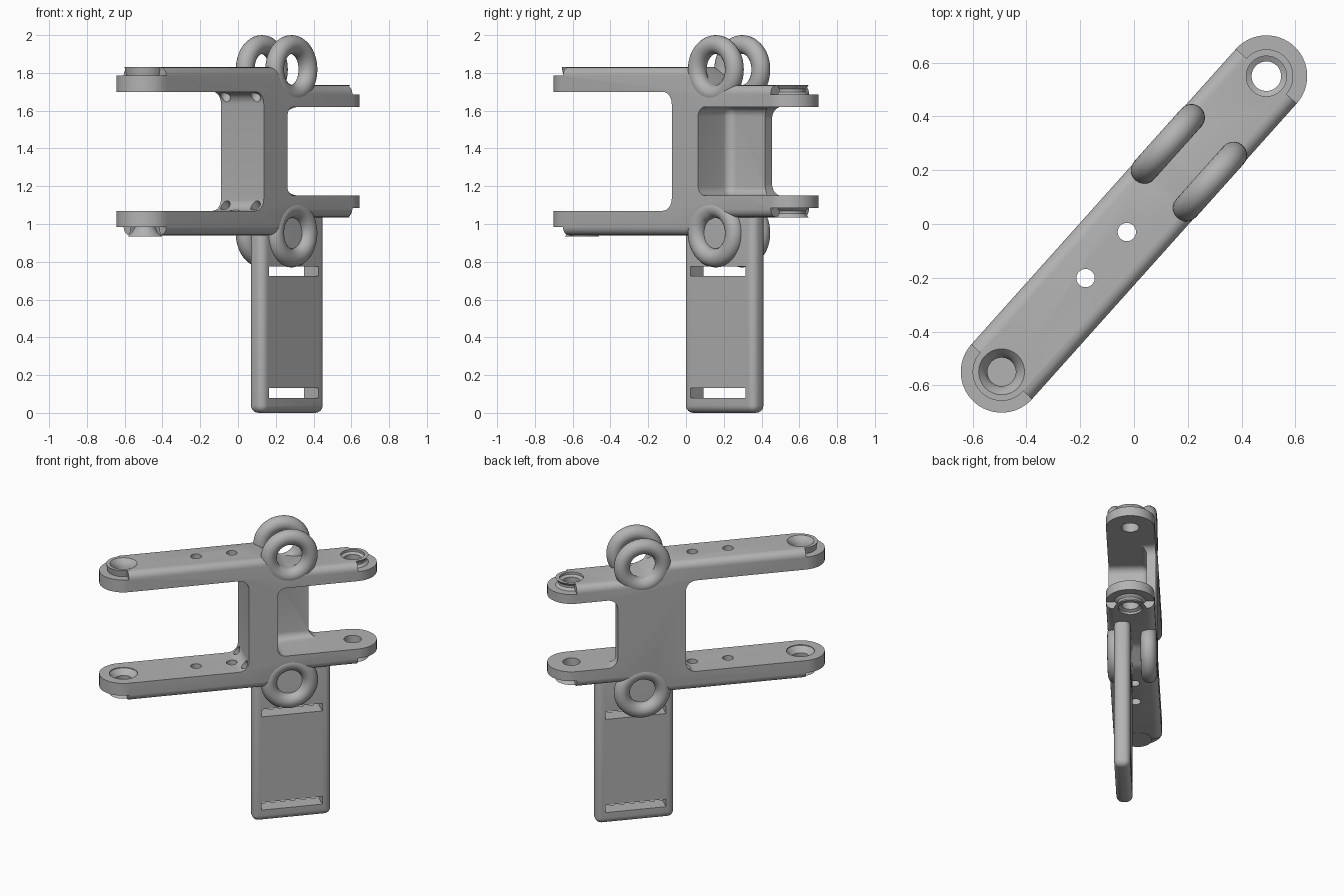
import bpy, bmesh
from math import pi, sin, cos, radians
from mathutils import Matrix, Vector

cube = bpy.data.objects.get("Cube")
if cube:
    bpy.data.objects.remove(cube, do_unlink=True)

grey = bpy.data.materials.new("plain_grey")
grey.use_nodes = True
colour = (0.45, 0.45, 0.45, 1)
grey.diffuse_color = colour
grey.node_tree.nodes["Principled BSDF"].inputs["Base Color"].default_value = colour

MID = 1.385          # height of the mirror plane
HALF = 0.152         # half width of the arms
END = 0.738          # distance of the pivot holes from the centre
TURN = Matrix.Rotation(radians(48.15), 4, 'Z')


def finish(name, bm):
    bmesh.ops.recalc_face_normals(bm, faces=bm.faces)
    mesh = bpy.data.meshes.new(name)
    bm.to_mesh(mesh)
    bm.free()
    mesh.materials.append(grey)
    ob = bpy.data.objects.new(name, mesh)
    bpy.context.collection.objects.link(ob)
    return ob


def lathe(name, x, profile, y=0, z=0, steps=48, turn=Matrix()):
    """Spin a closed (radius, height) outline about a vertical axis."""
    bm = bmesh.new()
    rings = []
    for r, h in profile:
        rings.append([bm.verts.new(Matrix.Translation((x, y, z)) @ turn @
                      Vector((r * cos(2 * pi * i / steps), r * sin(2 * pi * i / steps), h)))
                      for i in range(steps)])
    for a, b in zip(rings, rings[1:]):
        for i in range(steps):
            j = (i + 1) % steps
            bm.faces.new((a[i], a[j], b[j], b[i]))
    bm.faces.new(rings[0])
    bm.faces.new(rings[-1])
    return finish(name, bm)


def block(name, low, high, bevel):
    bm = bmesh.new()
    bmesh.ops.create_cube(bm, size=1)
    for v in bm.verts:
        v.co = [l if c < 0 else h for c, l, h in zip(v.co, low, high)]
    if bevel:
        bmesh.ops.bevel(bm, geom=bm.edges[:], offset=bevel, segments=6,
                        profile=0.5, affect='EDGES')
    return finish(name, bm)


def combine(target, tool, operation):
    mod = target.modifiers.new("combine", 'BOOLEAN')
    mod.operation, mod.solver, mod.object = operation, 'EXACT', tool
    bpy.context.view_layer.objects.active = target
    bpy.ops.object.modifier_apply(modifier=mod.name)
    bpy.data.objects.remove(tool, do_unlink=True)


def arc(cx, cz, r, start, stop, n=8):
    return [(cx + r * cos(radians(start + (stop - start) * i / n)),
             cz + r * sin(radians(start + (stop - start) * i / n))) for i in range(n + 1)]


# Side outline of the frame, heights measured from the mirror plane
R = 0.065
outer = [(-END, 0.445), (0.14, 0.445), (0.18, 0.43), (0.26, 0.365), (0.30, 0.35), (END, 0.35)]
inner_right = [(END, 0.235)] + arc(0.475 + R, 0.235 - R, R, 90, 180)
inner_left = arc(0.035 - R, 0.315 - R, R, 0, 90) + [(-END, 0.315)]
flip = lambda pts: [(x, -z) for x, z in reversed(pts)]
outline = outer + inner_right + flip(inner_right) + flip(outer) + flip(inner_left) + inner_left

bm = bmesh.new()
sides = [[bm.verts.new((x, y, MID + z)) for x, z in outline] for y in (-HALF, HALF)]
n = len(outline)
for i in range(n):
    j = (i + 1) % n
    bm.faces.new((sides[0][i], sides[0][j], sides[1][j], sides[1][i]))
for side in sides:
    bm.faces.new(side)
bmesh.ops.recalc_face_normals(bm, faces=bm.faces)
# Round the long outer edges
rim = [e for e in bm.edges if abs(e.verts[0].co.y - e.verts[1].co.y) < 1e-4
       and all(abs(v.co.z - MID) > 0.34 for v in e.verts)
       and abs(e.verts[0].co.x - e.verts[1].co.x) > 0.01]
bmesh.ops.bevel(bm, geom=rim, offset=0.045, segments=5, profile=0.5, affect='EDGES')
frame = finish("frame", bm)

# Pocket that leaves a thin web on one side
combine(frame, block("pocket", (0.222, -0.5, MID - 0.235), (1.2, 0.095, MID + 0.235), 0.05),
        'DIFFERENCE')

# Rounded arm ends, raised necks and pivot holes
for s in (1, -1):
    def spin(name, x, pts):
        return lathe(name, x, [(r, MID + s * h) for r, h in pts])
    combine(frame, spin("end", -END, [(HALF, 0.315), (HALF, 0.40)]), 'UNION')
    combine(frame, spin("end", END, [(HALF, 0.235), (HALF, 0.30)]), 'UNION')
    combine(frame, spin("neck", -END, [(0.10, 0.37), (0.10, 0.40), (0.108, 0.445)]), 'UNION')
    combine(frame, spin("neck", END, [(0.10, 0.27), (0.10, 0.30), (0.083, 0.315),
                                      (0.083, 0.33), (0.10, 0.35)]), 'UNION')
    combine(frame, spin("bore", -END, [(0.09, 0.30), (0.088, 0.32), (0.053, 0.355),
                                       (0.053, 0.40), (0.066, 0.425), (0.09, 0.45)]), 'DIFFERENCE')
    combine(frame, spin("bore", END, [(0.055, 0.2), (0.055, 0.325), (0.075, 0.335),
                                      (0.075, 0.40)]), 'DIFFERENCE')
    # Small through holes
    for x in (-0.04, -0.27):
        combine(frame, spin("hole", x, [(0.034, 0.2), (0.034, 0.6)]), 'DIFFERENCE')
    # Slanted holes in the inner corners
    for y in (-0.107, 0.107):
        drill = lathe("drill", 0.015, [(0.03, -0.1), (0.03, 0.07)], y, MID + s * 0.285,
                      24, Matrix.Rotation(radians(90 - s * 45), 4, 'Y'))
        combine(frame, drill, 'DIFFERENCE')

# Hanging tongue with two slots
tongue = block("tongue", (0.073, -0.107, 0), (0.577, -0.005, 1.07), 0.04)
for z in (0.105, 0.75):
    combine(tongue, block("slot", (0.128, -0.4, z - 0.026), (0.518, 0.3, z + 0.026), 0),
            'DIFFERENCE')

# Two pairs of rings
parts = [frame, tongue]
for level, s in (("upper", 1), ("lower", -1)):
    for side, y in (("front", -0.105), ("back", 0.105)):
        bpy.ops.mesh.primitive_torus_add(major_radius=0.132, minor_radius=0.05,
                                         major_segments=48, minor_segments=20)
        ring = bpy.context.object
        ring.name = f"{level}_{side}_ring"
        ring.data.transform(Matrix.Translation((0.306, y, MID + s * 0.433))
                            @ Matrix.Rotation(pi / 2, 4, 'X'))
        ring.data.materials.append(grey)
        parts.append(ring)

# Turn everything into place and shade it
bpy.ops.object.select_all(action='DESELECT')
for ob in parts:
    ob.data.transform(TURN)
    ob.select_set(True)
bpy.context.view_layer.objects.active = frame
bpy.ops.object.shade_smooth_by_angle(angle=radians(30))
